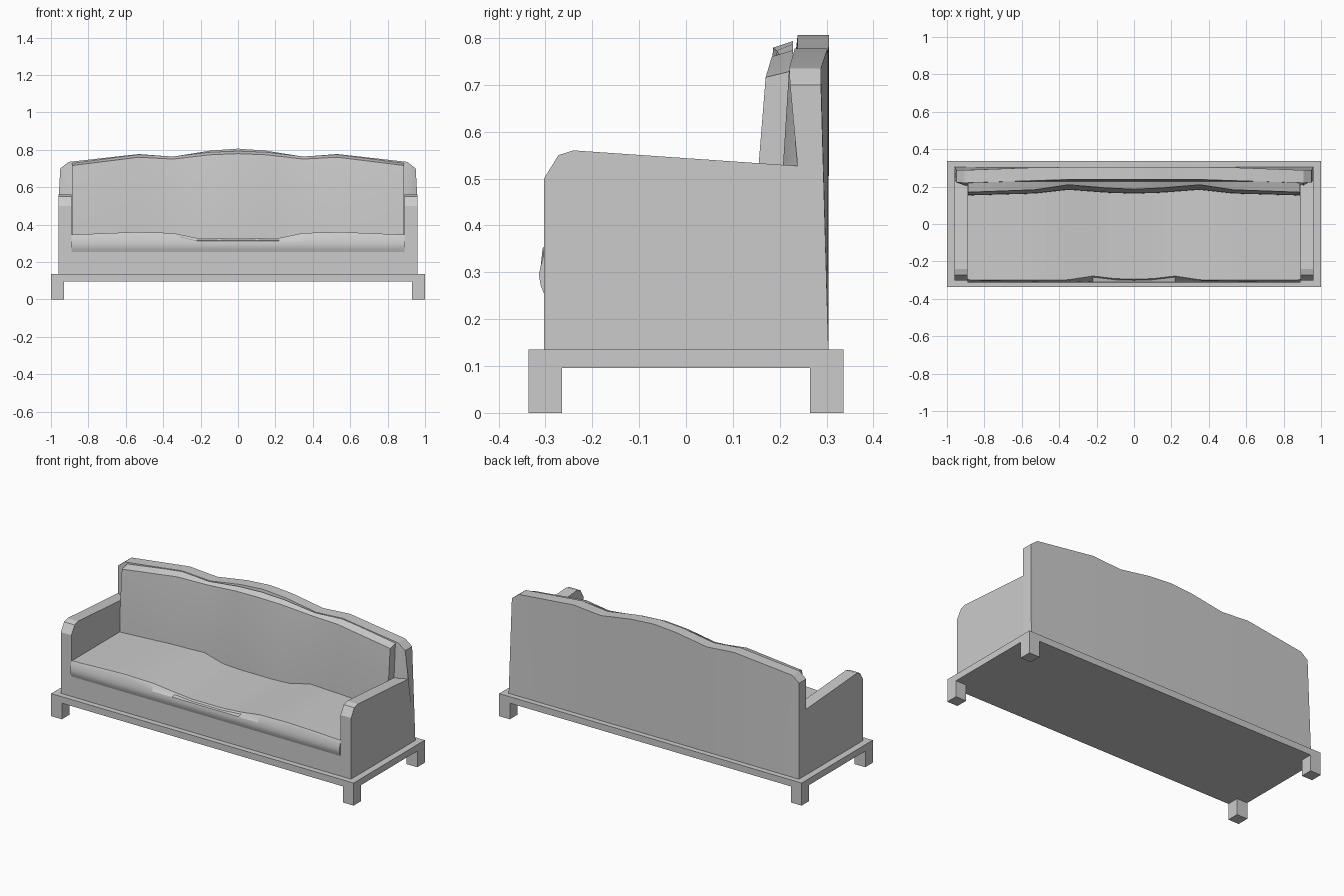
import bpy, math

if "Cube" in bpy.data.objects:
    bpy.data.objects.remove(bpy.data.objects["Cube"])


def make(name, verts, faces, smooth=False):
    mesh = bpy.data.meshes.new(name)
    mesh.from_pydata(verts, [], faces)
    obj = bpy.data.objects.new(name, mesh)
    bpy.context.collection.objects.link(obj)
    bpy.ops.object.select_all(action='DESELECT')
    obj.select_set(True)
    bpy.context.view_layer.objects.active = obj
    bpy.ops.object.mode_set(mode='EDIT')
    bpy.ops.mesh.select_all(action='SELECT')
    bpy.ops.mesh.normals_make_consistent(inside=False)
    bpy.ops.object.mode_set(mode='OBJECT')
    if smooth:
        bpy.ops.object.shade_smooth_by_angle(angle=math.radians(25))
    return obj


def loft(name, rings, smooth=False):
    """Bridge a list of equal-length closed rings and cap both ends."""
    n = len(rings[0])
    verts = [p for r in rings for p in r]
    faces = [(i * n + j, i * n + (j + 1) % n, (i + 1) * n + (j + 1) % n, (i + 1) * n + j)
             for i in range(len(rings) - 1) for j in range(n)]
    faces += [tuple(range(n)), tuple(range(len(verts) - n, len(verts)))]
    return make(name, verts, faces, smooth)


def mirrored(half):
    """Rings listed from the right end to the centre, completed to the left."""
    return half + [[(-x, y, z) for x, y, z in r] for r in reversed(half[:-1])]


def prism(name, profile, x0, x1):
    return loft(name, [[(x, y, z) for y, z in profile] for x in (x0, x1)])


def box(name, x0, x1, y0, y1, z0, z1):
    return prism(name, [(y0, z0), (y1, z0), (y1, z1), (y0, z1)], x0, x1)


# Plinth and corner legs
box("plinth", -1, 1, -0.336, 0.336, 0.096, 0.135)
for sx in (-1, 1):
    for sy in (-1, 1):
        x0, x1 = sorted((sx * 0.93, sx))
        y0, y1 = sorted((sy * 0.265, sy * 0.336))
        box("leg", x0, x1, y0, y1, 0, 0.096)

# Body under the seat
box("body", -0.89, 0.89, -0.303, 0.25, 0.135, 0.29)

# Armrests with a chamfered front top
arm = [(-0.303, 0.135), (-0.303, 0.5), (-0.272, 0.55), (-0.24, 0.56),
       (0.238, 0.527), (0.238, 0.135)]
for s in (-1, 1):
    prism("armrest", arm, *sorted((s * 0.89, s * 0.96)))

# Back frame: bottom x, top x, lower front y, upper front y, rear y, top z
frame = [(0.96, 0.95, 0.238, 0.222, 0.288, 0.70),
         (0.905, 0.905, 0.207, 0.22, 0.288, 0.735),
         (0.53, 0.53, 0.207, 0.232, 0.302, 0.777),
         (0.35, 0.35, 0.207, 0.238, 0.304, 0.763),
         (0.15, 0.15, 0.207, 0.238, 0.305, 0.795),
         (0, 0, 0.207, 0.238, 0.305, 0.806)]
loft("back_frame", mirrored([
    [(xb, yl, 0.135), (xb, yl, 0.527), (xt, yu, z), (xt, yr, z), (xb, 0.304, 0.135)]
    for xb, xt, yl, yu, yr, z in frame]), True)

# Back cushion: x, lower front y, upper front y, front top z
cushion = [(0.887, 0.155, 0.17, 0.716), (0.53, 0.165, 0.183, 0.76),
           (0.35, 0.185, 0.21, 0.75), (0.15, 0.17, 0.193, 0.773),
           (0, 0.165, 0.186, 0.779)]
loft("back_cushion", mirrored([
    [(x, yl - 0.003, 0.28), (x, yl, 0.53), (x, yu, z), (x, 0.228, z + 0.014), (x, 0.238, 0.28)]
    for x, yl, yu, z in cushion]), True)

# Seat cushion with a rolled, wavy front edge: x, front edge y, top z
seat = [(0.89, -0.298, 0.346), (0.55, -0.3, 0.36), (0.35, -0.298, 0.355),
        (0.22, -0.278, 0.328), (0.1, -0.292, 0.326), (0, -0.295, 0.328)]
loft("seat_cushion", mirrored([
    [(x, 0.22, 0.25), (x, -0.302, 0.252), (x, -0.31, 0.272), (x, -0.314, 0.295),
     (x, -0.31, 0.313), (x, y - 0.006, z - 0.01), (x, y, z), (x, 0.22, z)]
    for x, y, z in seat]), True)
